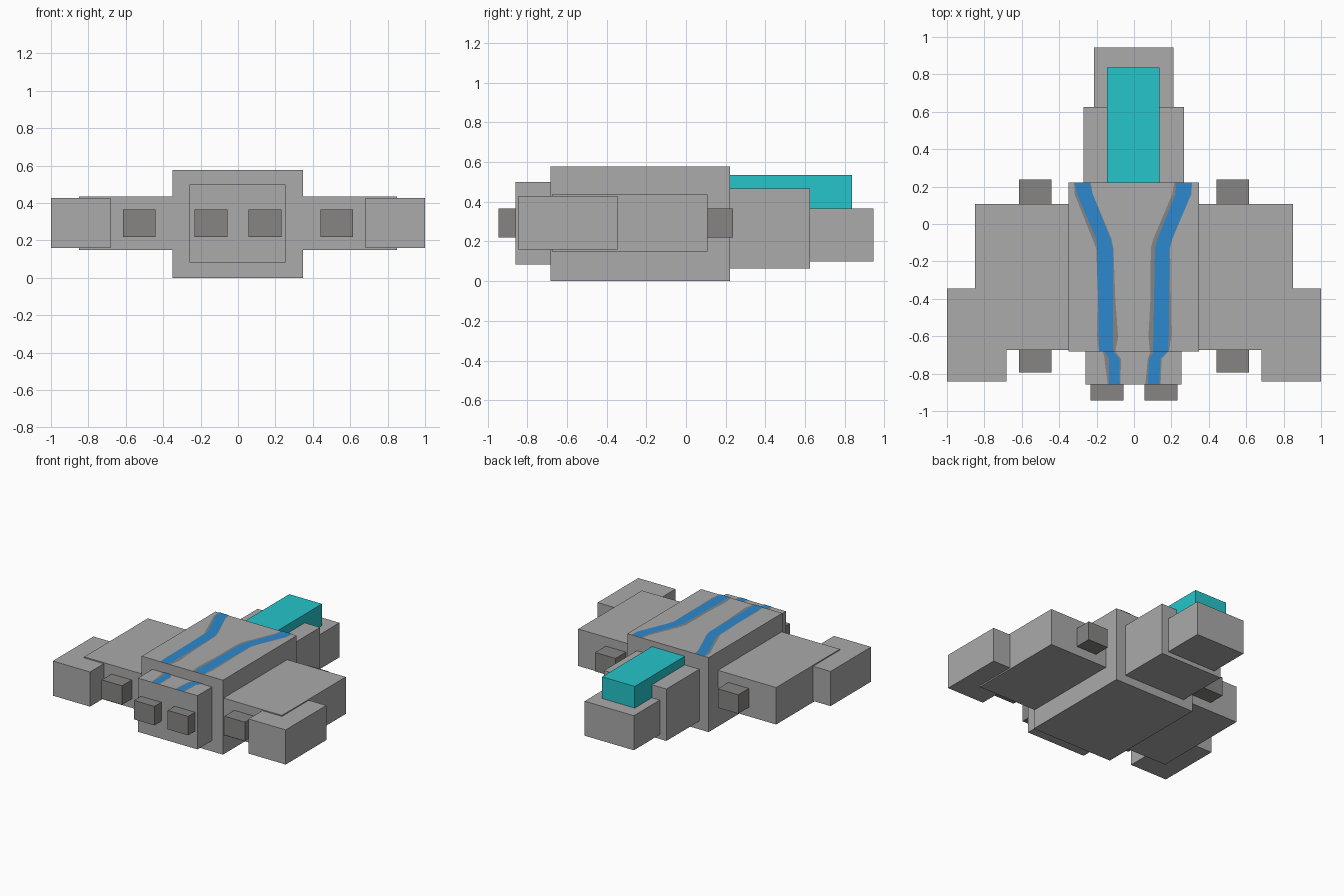
import bpy


def material(name, rgb):
    m = bpy.data.materials.new(name)
    m.diffuse_color = (*rgb, 1)
    return m


GREY = material("hull grey", (0.40, 0.405, 0.40))
DARK = material("dark grey", (0.24, 0.235, 0.23))
BLUE = material("stripe blue", (0.026, 0.25, 0.63))
CYAN = material("canopy cyan", (0.018, 0.56, 0.60))


def add_mesh(name, verts, faces, mat):
    me = bpy.data.meshes.new(name)
    me.from_pydata(verts, [], faces)
    me.materials.append(mat)
    ob = bpy.data.objects.new(name, me)
    bpy.context.collection.objects.link(ob)
    return ob


def box(name, x, y, z, mat=GREY):
    verts = [(a, b, c) for c in z for b in y for a in x]
    faces = [(0, 2, 3, 1), (4, 5, 7, 6), (0, 1, 5, 4),
             (2, 6, 7, 3), (0, 4, 6, 2), (1, 3, 7, 5)]
    return add_mesh(name, verts, faces, mat)


def ribbon(name, rows, z, mat):
    """Flat strip on a deck; rows are (y, left x, right x) from back to front."""
    verts = [(x, y, z) for y, a, b in rows for x in (a, b)]
    faces = [(2 * i, 2 * i + 2, 2 * i + 3, 2 * i + 1) for i in range(len(rows) - 1)]
    return add_mesh(name, verts, faces, mat)


# Hull, from front block to nose tip
box("main_body", (-0.35, 0.348), (-0.682, 0.2225), (0, 0.578))
box("front_block", (-0.258, 0.253), (-0.859, -0.682), (0.083, 0.50))
box("neck", (-0.27, 0.267), (0.2225, 0.626), (0.064, 0.467))
box("nose", (-0.213, 0.21), (0.626, 0.944), (0.098, 0.366))
box("canopy", (-0.145, 0.136), (0.2225, 0.836), (0.366, 0.534), CYAN)

# Wings, wing pods and thrusters
for side, s in (("left", -1), ("right", 1)):
    def span(a, b):
        return sorted((s * a, s * b))
    box(side + "_wing", span(0.348, 0.85), (-0.674, 0.108), (0.149, 0.436))
    box(side + "_wing_pod", span(0.681, 1.0), (-0.843, -0.345), (0.159, 0.428))
    box(side + "_wing_thruster", span(0.44, 0.615), (-0.794, 0.237), (0.219, 0.366), DARK)
    box(side + "_body_thruster", span(0.057, 0.232), (-0.944, -0.859), (0.219, 0.366), DARK)

# Painted stripes: blue over slightly wider dark borders
DECK, STEP = 0.578, 0.50
stripes = {
    "left_body": (DECK, [(0.222, -0.317, -0.237), (0.16, -0.305, -0.222), (-0.08, -0.202, -0.125),
                         (-0.13, -0.197, -0.113), (-0.681, -0.187, -0.112)],
                  [(0.222, -0.320, -0.232), (0.16, -0.318, -0.22), (-0.08, -0.222, -0.12),
                   (-0.13, -0.202, -0.110), (-0.40, -0.192, -0.100), (-0.60, -0.197, -0.085),
                   (-0.681, -0.187, -0.10)]),
    "right_body": (DECK, [(0.222, 0.227, 0.308), (0.16, 0.222, 0.305), (-0.08, 0.125, 0.203),
                          (-0.13, 0.112, 0.190), (-0.681, 0.102, 0.185)],
                   [(0.222, 0.215, 0.31), (0.16, 0.205, 0.307), (-0.08, 0.103, 0.205),
                    (-0.13, 0.090, 0.193), (-0.40, 0.088, 0.197), (-0.60, 0.077, 0.200),
                    (-0.681, 0.085, 0.187)]),
    "left_front": (STEP, [(-0.683, -0.157, -0.108), (-0.72, -0.134, -0.078), (-0.858, -0.133, -0.076)],
                   [(-0.683, -0.165, -0.10), (-0.72, -0.158, -0.07), (-0.858, -0.140, -0.072)]),
    "right_front": (STEP, [(-0.683, 0.108, 0.178), (-0.72, 0.080, 0.142), (-0.858, 0.074, 0.135)],
                    [(-0.683, 0.088, 0.182), (-0.72, 0.074, 0.148), (-0.858, 0.060, 0.142)]),
}
for name, (z, blue, dark) in stripes.items():
    ribbon(name + "_stripe_border", dark, z + 0.002, DARK)
    ribbon(name + "_stripe", blue, z + 0.004, BLUE)
